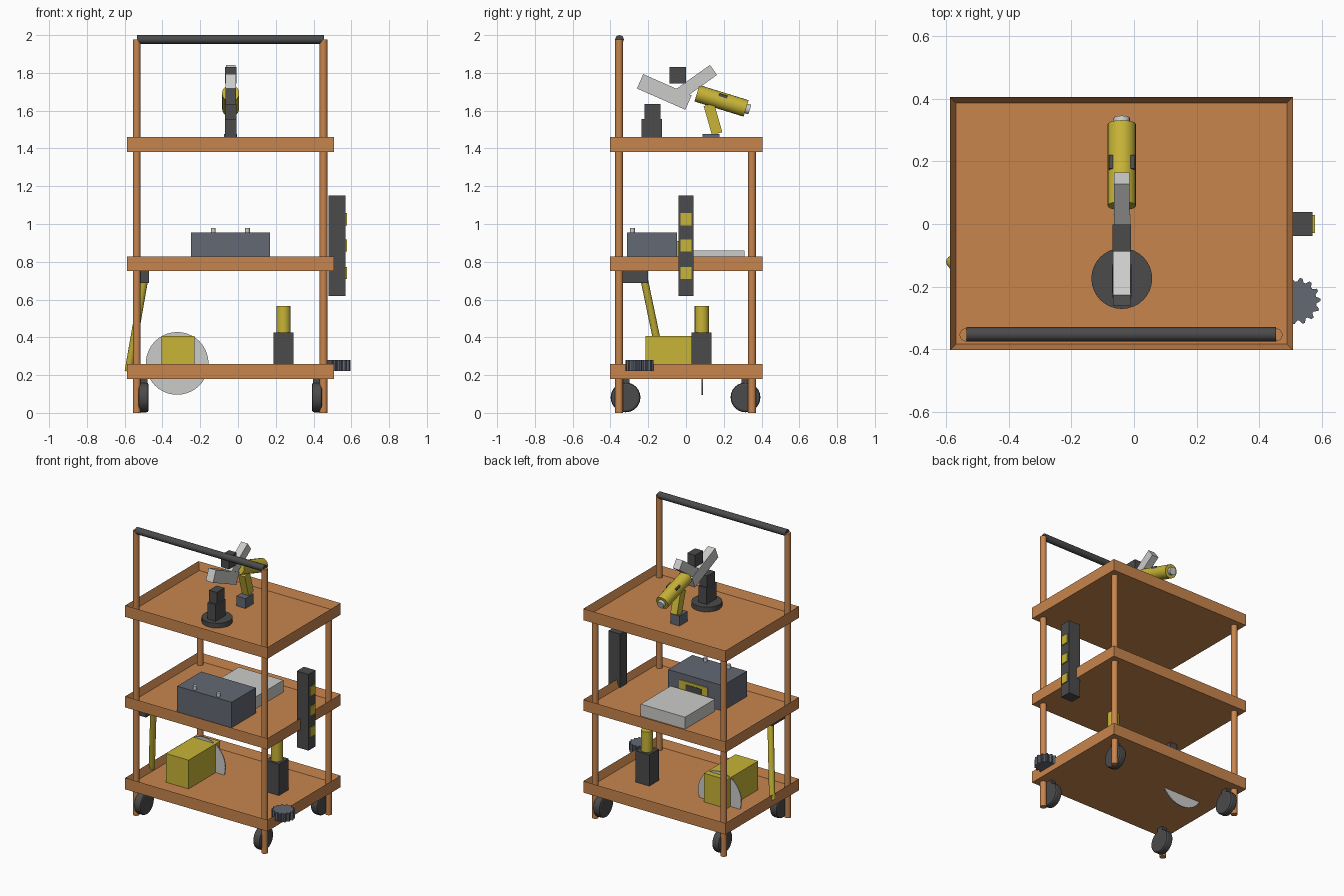
import bpy, bmesh, math
from mathutils import Vector, Matrix

if "Cube" in bpy.data.objects:
    bpy.data.objects.remove(bpy.data.objects["Cube"])


def material(name, rgb):
    m = bpy.data.materials.new(name)
    m.diffuse_color = (*rgb, 1)
    m.use_nodes = True
    m.node_tree.nodes["Principled BSDF"].inputs["Base Color"].default_value = m.diffuse_color
    return m


WOOD = material("orange_brown", (0.58, 0.235, 0.075))
YELLOW = material("yellow", (0.58, 0.46, 0.038))
DARK = material("dark_grey", (0.07, 0.07, 0.07))
SLATE = material("slate_grey", (0.125, 0.138, 0.172))
PALE = material("pale_grey", (0.6, 0.6, 0.59))


def finish(bm, name, mat):
    bmesh.ops.recalc_face_normals(bm, faces=bm.faces[:])
    me = bpy.data.meshes.new(name)
    bm.to_mesh(me)
    bm.free()
    me.materials.append(mat)
    ob = bpy.data.objects.new(name, me)
    bpy.context.collection.objects.link(ob)
    return ob


def box(name, mat, x, y, z):
    """Box from (min, max) pairs."""
    bm = bmesh.new()
    bmesh.ops.create_cube(bm, size=1)
    for v in bm.verts:
        v.co = [a + (b - a) * (c + 0.5) for (a, b), c in zip((x, y, z), v.co)]
    return finish(bm, name, mat)


def tilted_box(name, mat, centre, size, degrees):
    """Box turned about the x axis."""
    bm = bmesh.new()
    bmesh.ops.create_cube(bm, size=1)
    bm.transform(Matrix.Translation(centre) @ Matrix.Rotation(math.radians(degrees), 4, 'X')
                 @ Matrix.Diagonal((*size, 1)))
    return finish(bm, name, mat)


def rod(name, mat, p, q, r, sides=16, smooth=True):
    """Cylinder between two points."""
    p, q = Vector(p), Vector(q)
    d = q - p
    bm = bmesh.new()
    bmesh.ops.create_cone(bm, cap_ends=True, segments=sides, radius1=r, radius2=r, depth=d.length)
    bm.transform(Matrix.Translation((p + q) / 2) @ d.to_track_quat('Z', 'Y').to_matrix().to_4x4())
    ob = finish(bm, name, mat)
    if smooth:
        for f in ob.data.polygons:
            f.use_smooth = len(f.vertices) == 4
        for e in ob.data.edges:   # keep the cap rims sharp
            a, b = (ob.data.vertices[i].co for i in e.vertices)
            e.use_edge_sharp = abs((a - b).normalized().dot(d.normalized())) < 0.5
    return ob


def tray(name, z0, z1):
    """Open tray: box with its top inset and sunk."""
    ob = box(name, WOOD, (-0.587, 0.507), (-0.402, 0.405), (z0, z1))
    bm = bmesh.new()
    bm.from_mesh(ob.data)
    top = max(bm.faces, key=lambda f: f.calc_center_median().z)
    bmesh.ops.inset_region(bm, faces=[top], thickness=0.026)
    for v in top.verts:
        v.co.z = z0 + 0.027
    bm.to_mesh(ob.data)
    bm.free()


# trolley frame
for name, z0, z1 in (("lower_tray", 0.18, 0.26), ("middle_tray", 0.75, 0.827), ("upper_tray", 1.38, 1.46)):
    tray(name, z0, z1)
for side, x in (("left", -0.536), ("right", 0.453)):
    for end, y, top in (("front", -0.354, 1.977), ("back", 0.35, 1.395)):
        rod(f"{end}_{side}_post", WOOD, (x, y, 0), (x, y, top), 0.021)
rod("push_handle", DARK, (-0.534, -0.352, 1.977), (0.454, -0.352, 1.977), 0.023)

# casters
for side, x in (("left", -0.5), ("right", 0.418)):
    for end, y in (("front", -0.32), ("back", 0.315)):
        w = rod(f"{end}_{side}_wheel", DARK, (x - 0.027, y, 0.082), (x + 0.027, y, 0.082), 0.079, 24)
        bev = w.modifiers.new("round_rim", 'BEVEL')
        bev.width, bev.segments, bev.limit_method = 0.012, 2, 'ANGLE'
        box(f"{end}_{side}_caster_stem", DARK, (x - 0.02, x + 0.02), (y - 0.022, y + 0.022), (0.12, 0.182))

# lower tray: saw with round blade, canister, hanging bar, gear
box("saw_body", YELLOW, (-0.405, -0.23), (-0.215, 0.13), (0.205, 0.407))
rod("saw_blade", PALE, (-0.322, 0.083, 0.262), (-0.322, 0.09, 0.262), 0.166, 40)
box("canister_base", DARK, (0.188, 0.294), (0.03, 0.135), (0.205, 0.425))
rod("canister", YELLOW, (0.241, 0.084, 0.42), (0.241, 0.084, 0.566), 0.038)
box("bar_bracket", DARK, (-0.525, -0.47), (-0.34, -0.2), (0.687, 0.752))
rod("hanging_bar", YELLOW, (-0.495, -0.222, 0.71), (-0.58, -0.12, 0.222), 0.02)

bm = bmesh.new()
TEETH = 14
ring = []
for i in range(TEETH * 4):
    a = math.tau * i / (TEETH * 4)
    r = 0.074 if i % 4 < 2 else 0.062
    ring.append(bm.verts.new((0.521 + r * math.cos(a), -0.246 + r * math.sin(a), 0.221)))
face = bm.faces.new(ring)
ext = bmesh.ops.extrude_face_region(bm, geom=[face])
bmesh.ops.translate(bm, vec=(0, 0, 0.058), verts=[v for v in ext["geom"] if isinstance(v, bmesh.types.BMVert)])
finish(bm, "gear", SLATE)

# middle tray: tool case, pale case, side strip
box("tool_case", SLATE, (-0.25, 0.17), (-0.312, -0.047), (0.776, 0.954))
for i, x in enumerate((-0.131, 0.05)):
    rod(f"case_knob_{i + 1}", PALE, (x, -0.284, 0.95), (x, -0.284, 0.98), 0.013, 12)
box("case_label", YELLOW, (-0.136, 0.08), (-0.048, -0.04), (0.82, 0.91))
box("case_label_centre", DARK, (-0.09, 0.03), (-0.041, -0.037), (0.853, 0.89))
box("pale_case", PALE, (-0.21, 0.132), (-0.02, 0.31), (0.776, 0.86))
box("side_strip", DARK, (0.48, 0.57), (-0.039, 0.039), (0.62, 1.15))
for i, z in enumerate((0.74, 0.887, 1.025)):
    box(f"strip_marker_{i + 1}", YELLOW, (0.569, 0.577), (-0.028, 0.028), (z - 0.032, z + 0.032))

# upper tray: jointed arm
CX = -0.039
HALF = (CX - 0.03, CX + 0.03)
rod("arm_base", DARK, (CX, -0.174, 1.4), (CX, -0.174, 1.44), 0.097, 32)
box("arm_lower_column", DARK, (CX - 0.031, CX + 0.031), (-0.235, -0.128), (1.43, 1.555))
box("arm_upper_column", DARK, HALF, (-0.22, -0.135), (1.55, 1.635))
tilted_box("arm_lower_link", PALE, (CX, -0.115, 1.699), (0.056, 0.28, 0.083), -23.7)
tilted_box("arm_upper_link", PALE, (CX, 0.052, 1.749), (0.05, 0.23, 0.065), 35.4)
box("arm_joint", DARK, HALF, (-0.087, -0.001), (1.745, 1.83))

# upper tray: power tool, leaning along its own axis
axis = Vector((0, 0.956, -0.295))
up = Vector((0, 0.295, 0.956))
mid = Vector((CX, 0.188, 1.652))
rod("drill_body", YELLOW, mid - axis * 0.136, mid + axis * 0.136, 0.0455, 20)
rod("drill_nozzle", PALE, mid + axis * 0.13, mid + axis * 0.157, 0.026)
for side, s in (("left", -1), ("right", 1)):
    tilted_box(f"drill_vent_{side}", DARK, mid + up * 0.027 + Vector((s * 0.034, 0, 0)),
               (0.012, 0.045, 0.016), -17.1)
tilted_box("drill_grip", YELLOW, (CX, 0.143, 1.555), (0.05, 0.057, 0.16), 16)
box("drill_battery", SLATE, (CX - 0.035, CX + 0.035), (0.088, 0.177), (1.4, 1.476))
